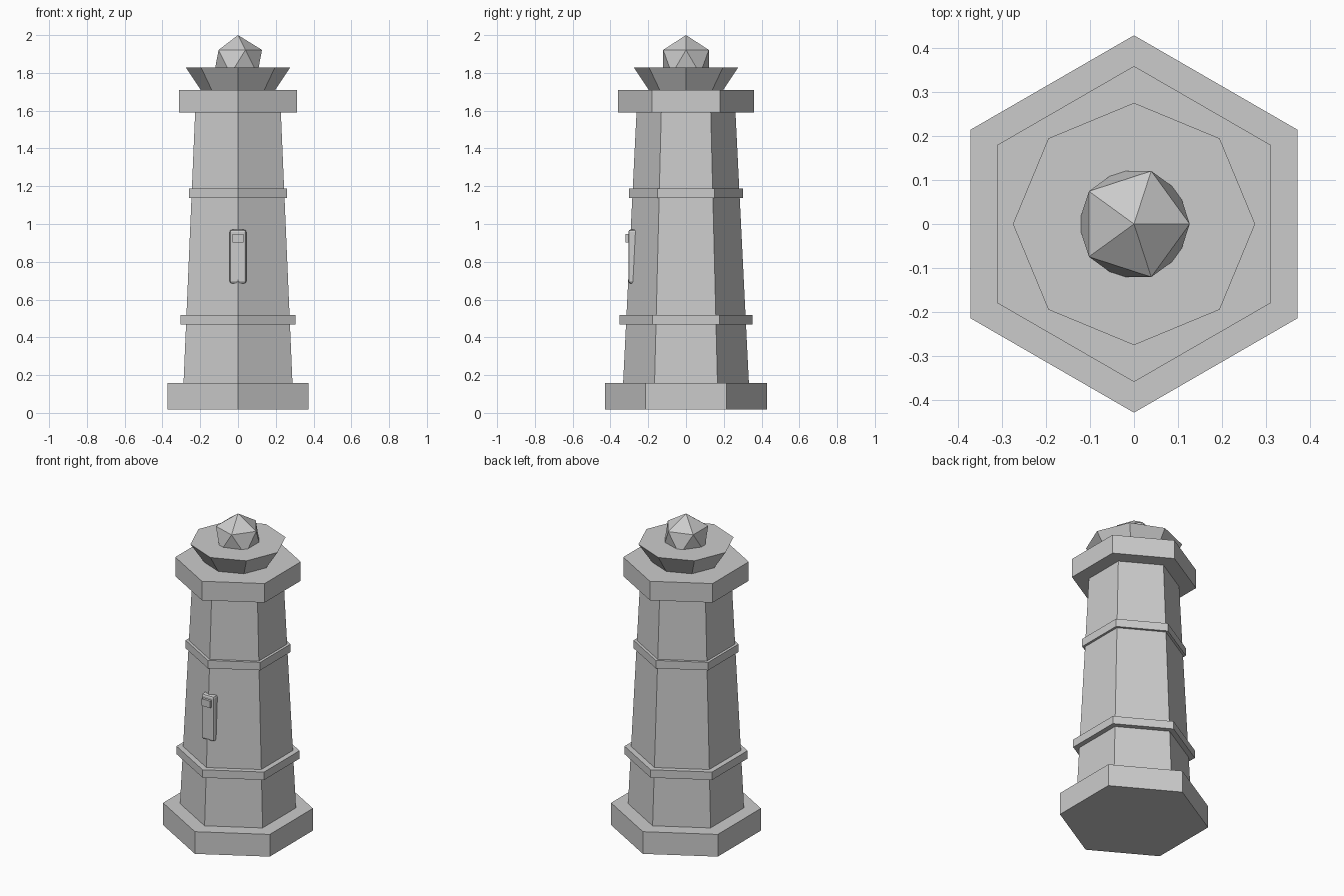
import bpy

if "Cube" in bpy.data.objects:
    bpy.data.objects.remove(bpy.data.objects["Cube"])


def prism(name, r_low, r_high, z_low, z_high, sides=6):
    """Flat-sided tapered prism with a corner pointing along y."""
    bpy.ops.mesh.primitive_cone_add(
        vertices=sides, radius1=r_low, radius2=r_high, depth=z_high - z_low,
        location=(0, 0, (z_low + z_high) / 2))
    bpy.context.object.name = name
    return bpy.context.object


def box(name, lo, hi, bevel=0.0):
    """Box between two corners with optional chamfered edges."""
    bpy.ops.mesh.primitive_cube_add(
        size=1, location=[(a + b) / 2 for a, b in zip(lo, hi)])
    ob = bpy.context.object
    ob.name = name
    ob.scale = [b - a for a, b in zip(lo, hi)]
    bpy.ops.object.transform_apply(location=False, rotation=False, scale=True)
    if bevel:
        mod = ob.modifiers.new("edge_bevel", 'BEVEL')
        mod.width = bevel
        mod.segments = 2
    return ob


# Hexagonal tower: plinth, tapered shaft, two bands and a cap slab
prism("base_plinth", 0.43, 0.43, 0.017, 0.157)
prism("tower_shaft", 0.333, 0.262, 0.157, 1.59)
prism("lower_band", 0.353, 0.353, 0.468, 0.518)
prism("upper_band", 0.301, 0.301, 1.138, 1.188)
prism("cap_slab", 0.36, 0.36, 1.59, 1.71)

# Octagonal flared bowl with a faceted ball resting in it
prism("flared_bowl", 0.197, 0.276, 1.71, 1.828, sides=8)
bpy.ops.mesh.primitive_ico_sphere_add(
    subdivisions=1, radius=0.142, location=(0, 0, 1.858))
bpy.context.object.name = "faceted_ball"

# Bevelled plate on the front corner with a small raised block
box("front_plate", (-0.044, -0.305, 0.685), (0.044, -0.25, 0.97), 0.012)
box("plate_block", (-0.03, -0.32, 0.902), (0.03, -0.29, 0.946))
